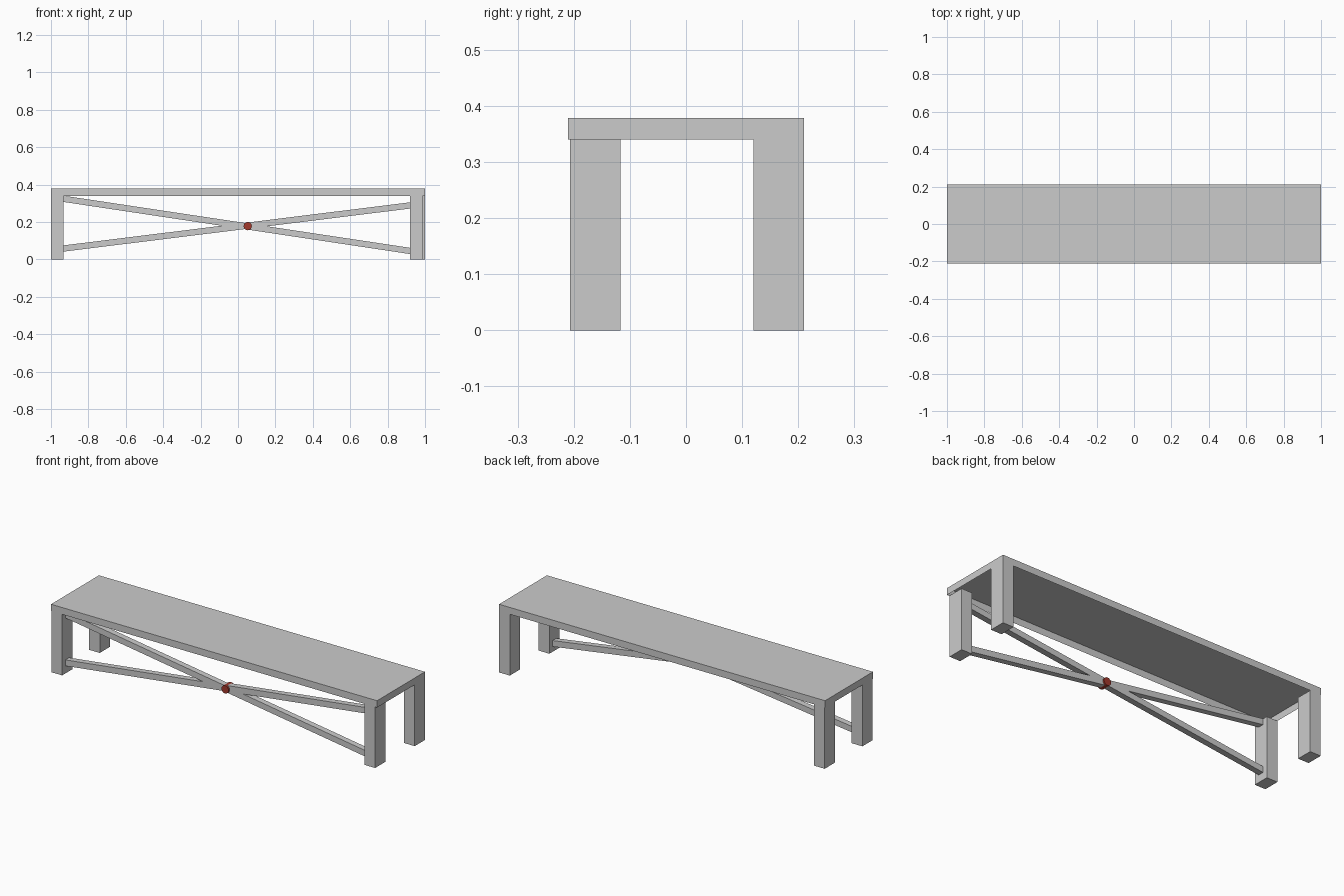
import bpy
import bmesh
import math
from mathutils import Vector

cube = bpy.data.objects.get("Cube")
if cube:
    bpy.data.objects.remove(cube, do_unlink=True)


def make_material(name, rgb):
    mat = bpy.data.materials.new(name)
    color = (*rgb, 1.0)
    mat.diffuse_color = color
    mat.use_nodes = True
    mat.node_tree.nodes["Principled BSDF"].inputs["Base Color"].default_value = color
    return mat


GREY = make_material("plain_grey", (0.6, 0.6, 0.6))
RED = make_material("bolt_red", (0.36, 0.04, 0.025))


def box(name, center, size, tilt=0.0):
    bpy.ops.mesh.primitive_cube_add(size=1, location=center)
    obj = bpy.context.object
    obj.name = name
    obj.scale = size
    bpy.ops.object.transform_apply(location=False, rotation=False, scale=True)
    obj.rotation_euler.y = tilt
    obj.data.materials.append(GREY)
    return obj


# Seat: a shallow tray turned over, open underneath
SEAT_BOTTOM, SEAT_TOP = 0.34, 0.378
seat = box("seat", (0, 0, (SEAT_BOTTOM + SEAT_TOP) / 2), (2, 0.42, SEAT_TOP - SEAT_BOTTOM))
bm = bmesh.new()
bm.from_mesh(seat.data)
underside = [f for f in bm.faces if f.normal.z < -0.5]
bmesh.ops.delete(bm, geom=underside, context='FACES_ONLY')
bm.to_mesh(seat.data)
bm.free()

# Four legs; only the back left one is flush with both sides of its corner
LEG_X, LEG_Y = 0.066, 0.09
for name, x, y in (
    ("front_right_leg", -0.967, -0.162),
    ("front_left_leg", 0.953, -0.162),
    ("back_right_leg", -0.965, 0.165),
    ("back_left_leg", 0.967, 0.165),
):
    box(name, (x, y, SEAT_BOTTOM / 2), (LEG_X, LEG_Y, SEAT_BOTTOM))

# Crossed braces between the front legs
BRACE_Y, BRACE = -0.162, 0.033


def brace(name, z_right, z_left):
    start = Vector((-0.945, BRACE_Y, z_right))
    end = Vector((0.93, BRACE_Y, z_left))
    span = end - start
    box(name, (start + end) / 2, (span.length, BRACE, BRACE), -math.atan2(span.z, span.x))


brace("falling_brace", 0.326, 0.044)
brace("rising_brace", 0.057, 0.29)

# Bolt through the crossing
bpy.ops.mesh.primitive_cylinder_add(
    vertices=16, radius=0.022, depth=0.052,
    location=(0.052, BRACE_Y, 0.178), rotation=(math.pi / 2, 0, 0))
bolt = bpy.context.object
bolt.name = "brace_bolt"
bolt.data.materials.append(RED)
bpy.ops.object.shade_smooth_by_angle()
